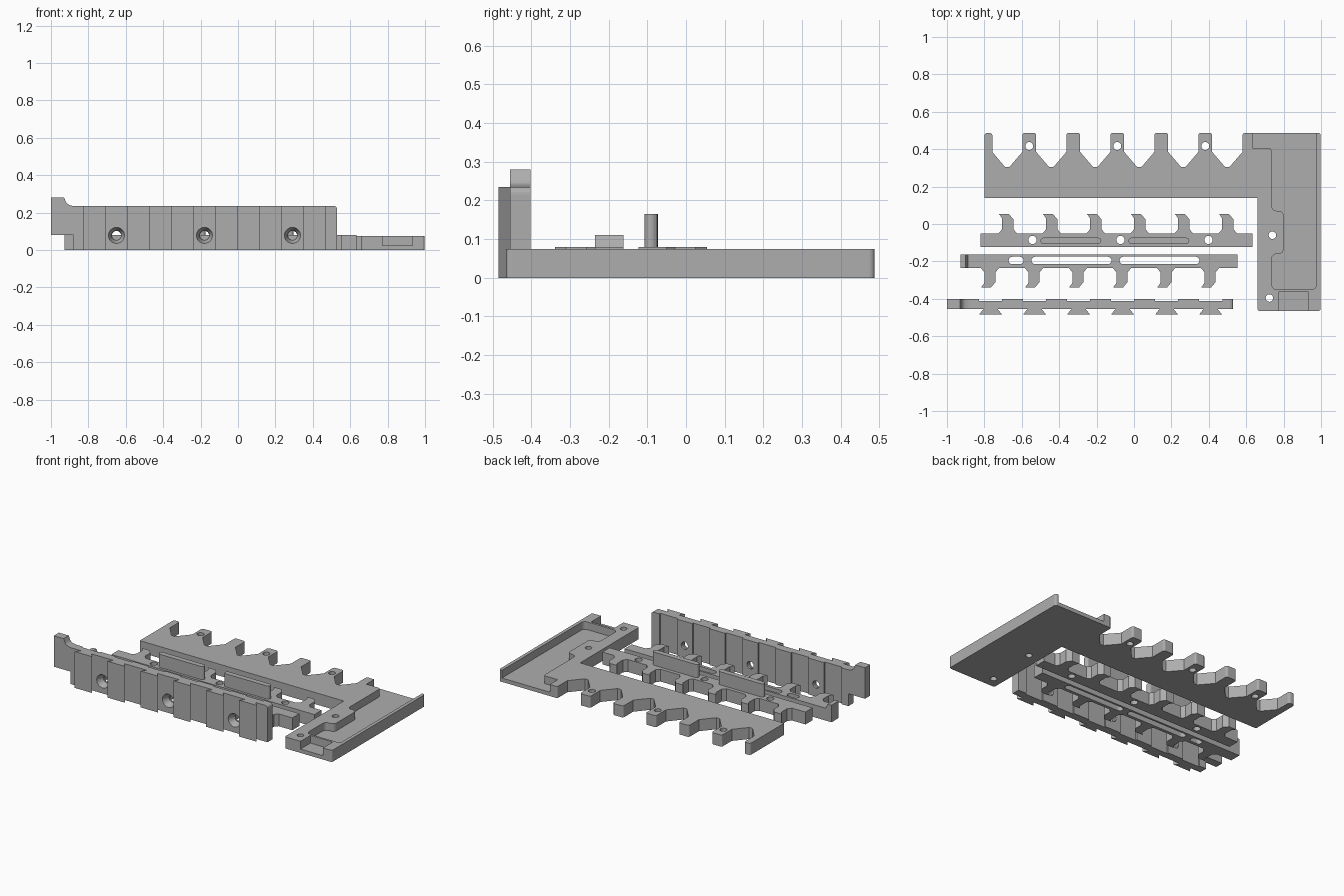
import bpy, bmesh, math
from mathutils import Vector

cube = bpy.data.objects.get("Cube")
if cube:
    bpy.data.objects.remove(cube, do_unlink=True)

grey = bpy.data.materials.new("plain_grey")
grey.use_nodes = True
grey.diffuse_color = (0.42, 0.42, 0.42, 1)
grey.node_tree.nodes["Principled BSDF"].inputs["Base Color"].default_value = grey.diffuse_color

PITCH = 0.2353


def rounded(points):
    """Outline whose points may carry a corner size as third value."""
    out = []
    n = len(points)
    for i, p in enumerate(points):
        c = Vector(p[:2])
        if len(p) == 2:
            out.append(c)
            continue
        a = c + (Vector(points[i - 1][:2]) - c).normalized() * p[2]
        b = c + (Vector(points[(i + 1) % n][:2]) - c).normalized() * p[2]
        for k in range(6):
            t = k / 5
            out.append(a * (1 - t) ** 2 + c * 2 * t * (1 - t) + b * t * t)
    return out


def circle(x, y, r, n=24):
    return [(x + r * math.cos(2 * math.pi * k / n), y + r * math.sin(2 * math.pi * k / n))
            for k in range(n)]


def slot(x0, x1, y0, y1):
    """Long hole with round ends."""
    r, cy = (y1 - y0) / 2, (y0 + y1) / 2
    ends = []
    for cx, start in ((x1 - r, -math.pi / 2), (x0 + r, math.pi / 2)):
        ends += [(cx + r * math.cos(start + math.pi * k / 8),
                  cy + r * math.sin(start + math.pi * k / 8)) for k in range(9)]
    return ends


def rect(x0, x1, y0, y1):
    return [(x0, y0), (x1, y0), (x1, y1), (x0, y1)]


def prism(name, outline, lo, hi, holes=(), upright=False):
    """Extrude an outline with holes along z, or along y when upright."""
    curve = bpy.data.curves.new(name, "CURVE")
    curve.dimensions = "2D"
    curve.fill_mode = "BOTH"
    curve.extrude = (hi - lo) / 2
    for loop in [rounded(outline), *holes]:
        spline = curve.splines.new("POLY")
        spline.points.add(len(loop) - 1)
        spline.use_cyclic_u = True
        for point, co in zip(spline.points, loop):
            point.co = (co[0], co[1], 0, 1)
    temp = bpy.data.objects.new(name + "_outline", curve)
    bpy.context.collection.objects.link(temp)
    bpy.context.view_layer.update()
    graph = bpy.context.evaluated_depsgraph_get()
    mesh = bpy.data.meshes.new_from_object(temp.evaluated_get(graph))
    bpy.data.objects.remove(temp, do_unlink=True)
    bm = bmesh.new()
    bm.from_mesh(mesh)
    for v in bm.verts:
        x, y, z = v.co
        z += (lo + hi) / 2
        v.co = (x, z, y) if upright else (x, y, z)
    bmesh.ops.remove_doubles(bm, verts=bm.verts, dist=0.0002)
    bmesh.ops.recalc_face_normals(bm, faces=bm.faces)
    for f in bm.faces:
        f.smooth = False
    bm.to_mesh(mesh)
    bm.free()
    mesh.materials.clear()
    mesh.materials.append(grey)
    obj = bpy.data.objects.new(name, mesh)
    bpy.context.collection.objects.link(obj)
    return obj


# Corner plate: comb edge at the back, full-depth arm on the left
comb = []
for i in range(4, -1, -1):
    x = -0.56 + i * PITCH
    valley = x + PITCH / 2
    comb += [(valley + 0.012, 0.305), (valley - 0.012, 0.305), (x + 0.037, 0.385),
             (x + 0.037, 0.487, 0.015), (x - 0.037, 0.487, 0.015), (x - 0.037, 0.385)]
comb += [(-0.666, 0.305), (-0.69, 0.305), (-0.757, 0.385), (-0.757, 0.487, 0.018),
         (-0.8, 0.487, 0.018)]
comb = [(0.58, 0.487, 0.015), (0.58, 0.385)] + comb
start = [(-0.8, 0.139), (0.66, 0.139), (0.66, -0.465, 0.015)]
side = [(0.998, -0.465, 0.015), (0.998, 0.487, 0.015)]
notch = [(0.773, -0.465), (0.773, -0.364), (0.933, -0.364), (0.933, -0.465)]
pocket = [(0.976, 0.487), (0.976, -0.35, 0.03), (0.736, -0.35, 0.03), (0.736, -0.16, 0.03),
          (0.8, -0.16, 0.03), (0.8, 0.07, 0.03), (0.736, 0.07, 0.03), (0.736, 0.406, 0.02),
          (0.634, 0.406), (0.634, 0.487)]
plate_holes = [circle(-0.56 + i * PITCH, 0.417, 0.021) for i in (0, 2, 4)]
plate_holes += [circle(0.74, -0.06, 0.02), circle(0.724, -0.396, 0.02)]
prism("corner_plate_base", start + side + comb, 0, 0.025, plate_holes)
prism("corner_plate_top", start + notch + side + pocket + comb, 0.025, 0.075, plate_holes)


def hook(x, edge, d):
    """Hooked tooth leaning right to left, pointing along d in y."""
    shape = [(0.05, 0), (0.03, 0.022), (0.03, 0.075), (0.006, 0.104), (-0.047, 0.104),
             (-0.03, 0.08), (-0.03, 0.022), (-0.05, 0)]
    return [(x + px, edge + d * py) for px, py in shape]


# Rear strip with hooked teeth, screw holes and two upright fins
rear = [(-0.82, -0.05), (-0.82, -0.123), (0.633, -0.123), (0.633, -0.05)]
for i in range(5, -1, -1):
    rear += hook(-0.675 + i * PITCH, -0.05, 1)
prism("rear_strip", rear, 0, 0.08,
      [circle(-0.543 + i * 2 * PITCH, -0.085, 0.022) for i in range(3)])
for i in range(2):
    x = -0.5 + i * 2 * PITCH
    prism("rear_strip_fin", slot(x, x + 0.325, -0.107, -0.073), 0.07, 0.165)

# Middle strip with hooked teeth, long slots and a raised end stop
middle = [(0.553, -0.235), (0.553, -0.162), (-0.928, -0.162), (-0.928, -0.235)]
for i in range(6):
    middle += reversed(hook(-0.77 + i * PITCH, -0.235, -1))
prism("middle_strip", middle, 0, 0.08,
      [slot(a, b, -0.215, -0.175) for a, b in ((-0.67, -0.59), (-0.548, -0.12), (-0.077, 0.35))])
prism("middle_strip_stop", [(-0.928, 0.075), (-0.885, 0.075), (-0.89, 0.09), (-0.9, 0.11),
                            (-0.928, 0.11)], -0.235, -0.162, upright=True)

# Front rail: tall wall with a curved hook at its end
TOP = 0.235
hook_end = [(-0.885, TOP, 0.015), (-0.915, 0.245, 0.015), (-0.93, 0.28), (-1, 0.28), (-1, 0.08),
            (-0.88, 0.08), (-0.88, 0)]
rail = prism("front_rail", [(0.53, 0), (0.53, TOP, 0.02)] + hook_end, -0.455, -0.412,
             upright=True)
prism("front_rail_hook", [(-0.83, 0), (-0.83, TOP)] + hook_end, -0.412, -0.402, upright=True)
prism("front_rail_end_pad", [(0.472, 0), (0.53, 0), (0.53, TOP, 0.02), (0.472, TOP)],
      -0.412, -0.402, upright=True)
for i in range(6):
    x = -0.767 + i * PITCH
    prism("rail_dovetail", [(x - 0.038, -0.455), (x - 0.062, -0.485), (x + 0.062, -0.485),
                            (x + 0.038, -0.455)], 0, TOP)
    if i < 5:
        holes = [circle(x + PITCH / 2, 0.078, 0.024)] if i % 2 == 0 else []
        prism("rail_back_pad", rect(x + 0.062, x + PITCH - 0.062, 0, TOP), -0.412, -0.402,
              holes, upright=True)

# Countersunk screw holes through the rail
for i in range(3):
    bpy.ops.mesh.primitive_cone_add(vertices=24, radius1=0.045, radius2=0.02, depth=0.063,
                                    location=(-0.65 + i * 2 * PITCH, -0.4285, 0.078),
                                    rotation=(-math.pi / 2, 0, 0))
    cutter = bpy.context.object
    cutter.name = "screw_hole_cutter"
    cutter.hide_render = True
    cutter.hide_set(True)
    cut = rail.modifiers.new("screw_hole", "BOOLEAN")
    cut.operation = "DIFFERENCE"
    cut.solver = "EXACT"
    cut.object = cutter
